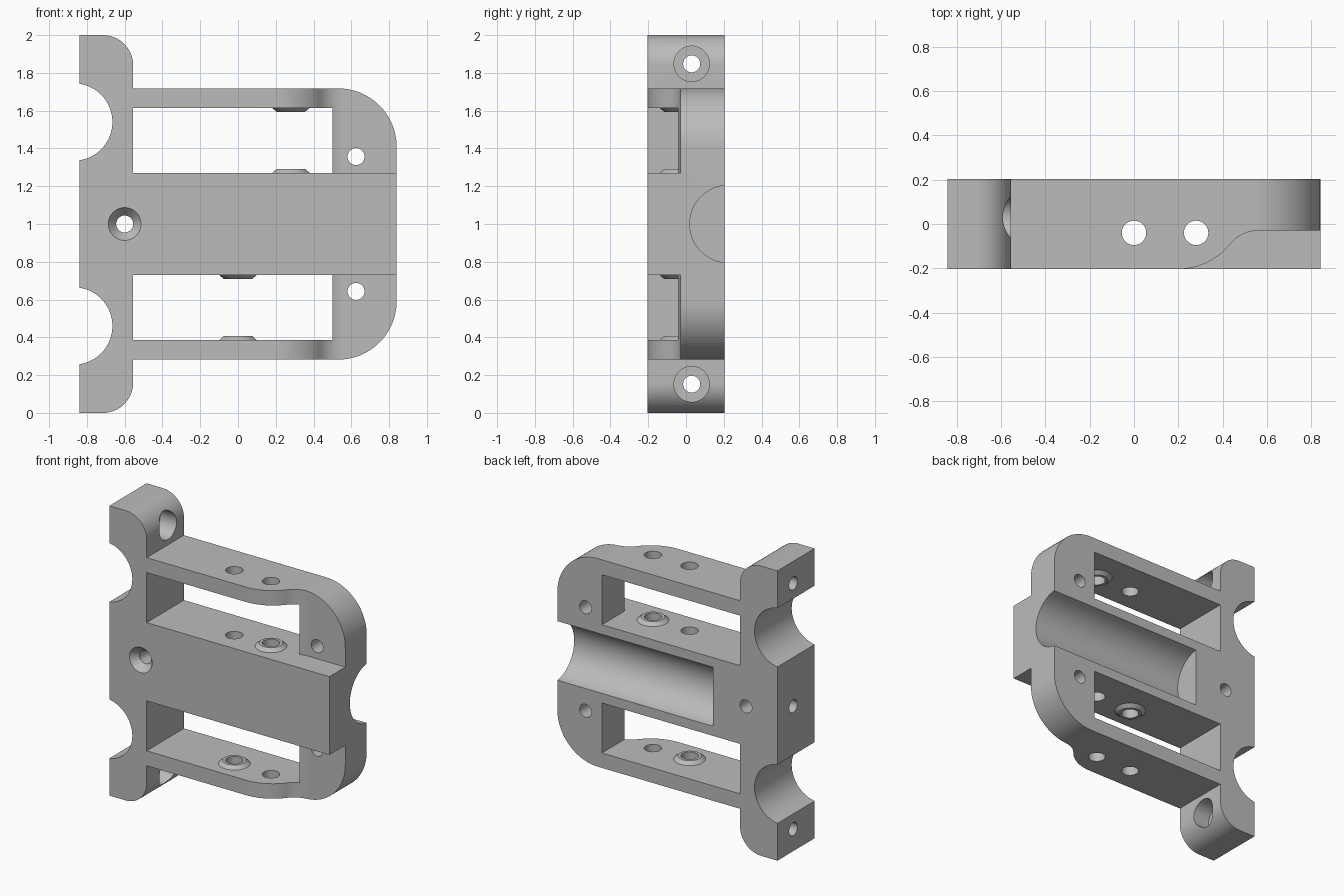
import bpy
import bmesh
from math import sin, cos, radians, sqrt, atan2, degrees
from mathutils import Matrix, Vector

cube = bpy.data.objects.get("Cube")
if cube:
    bpy.data.objects.remove(cube, do_unlink=True)

grey = bpy.data.materials.new("plain_grey")
grey.use_nodes = True
COLOUR = (0.5, 0.5, 0.5, 1)
grey.diffuse_color = COLOUR
grey.node_tree.nodes["Principled BSDF"].inputs["Base Color"].default_value = COLOUR

MID = 1.0        # height of the symmetry plane
HALF = 0.203     # half thickness
LEFT, POST, RIGHT = -0.84, -0.555, 0.84
BAR = 0.27       # half height of the centre bar
OUT = 0.718      # half height of the frame
IN = 0.615       # half height to the window edge
HOLE = 0.045


def make_object(name, bm):
    bmesh.ops.recalc_face_normals(bm, faces=bm.faces)
    mesh = bpy.data.meshes.new(name)
    bm.to_mesh(mesh)
    bm.free()
    mesh.materials.append(grey)
    obj = bpy.data.objects.new(name, mesh)
    bpy.context.collection.objects.link(obj)
    return obj


def arc(cx, cy, r, start, end, n=16):
    angles = [radians(start + (end - start) * i / n) for i in range(n + 1)]
    return [(cx + r * cos(a), cy + r * sin(a)) for a in angles]


def extrude(name, points, axis, low, high):
    """Prism from a 2D profile: axis 'y' uses (x, z), axis 'z' uses (x, y)."""
    bm = bmesh.new()
    place = (lambda p, d: (p[0], d, p[1])) if axis == 'y' else (lambda p, d: (p[0], p[1], d))
    face = bm.faces.new([bm.verts.new(place(p, low)) for p in points])
    moved = bmesh.ops.extrude_face_region(bm, geom=[face])["geom"]
    verts = [g for g in moved if isinstance(g, bmesh.types.BMVert)]
    bmesh.ops.translate(bm, verts=verts, vec=place((0, 0), high - low))
    return make_object(name, bm)


def rod(name, start, end, r1, r2=None, segments=40):
    """Cylinder or cone between two points."""
    start, end = Vector(start), Vector(end)
    span = end - start
    turn = span.to_track_quat('Z', 'Y').to_matrix().to_4x4()
    bm = bmesh.new()
    bmesh.ops.create_cone(bm, cap_ends=True, segments=segments, radius1=r1,
                          radius2=r1 if r2 is None else r2, depth=span.length,
                          matrix=Matrix.Translation((start + end) / 2) @ turn)
    return make_object(name, bm)


def combine(target, tool, operation='DIFFERENCE'):
    mod = target.modifiers.new("join_or_cut", 'BOOLEAN')
    mod.operation, mod.solver, mod.object = operation, 'EXACT', tool
    bpy.context.view_layer.objects.active = target
    bpy.ops.object.modifier_apply(modifier=mod.name)
    bpy.data.objects.remove(tool, do_unlink=True)


# Bracket outline: upper half from the post around to the frame, then mirrored
NOTCH_X, NOTCH_Z, NOTCH_R = -0.87, 0.54, 0.205
open_angle = degrees(atan2(sqrt(NOTCH_R**2 - (LEFT - NOTCH_X)**2), LEFT - NOTCH_X))
upper = arc(NOTCH_X, NOTCH_Z, NOTCH_R, -open_angle, open_angle, 32)
upper += [(LEFT, 1.0)]
upper += arc(POST - 0.16, 0.84, 0.16, 90, 0)
upper += [(POST, OUT)]
upper += arc(RIGHT - 0.31, OUT - 0.31, 0.31, 90, 0, 24)
outline = [(x, MID + z) for x, z in upper] + [(x, MID - z) for x, z in reversed(upper)]
bracket = extrude("bracket_body", outline, 'y', -HALF, HALF)

# Front relief profile: an S-curve down to the thin end of the frame
BEND, R1, R2, STEP = 51.3, 0.30, 0.161, -0.03
relief = arc(0.2, R1 - HALF, R1, -90, -90 + BEND)
relief += arc(0.56, STEP - R2, R2, 90 + BEND, 90)[1:]
relief += [(1, STEP), (1, -0.4), (0.2, -0.4)]

for side in (1, -1):
    # Windows and front relief on both sides of the bar
    window = [(POST, MID + side * BAR), (0.5, MID + side * BAR),
              (0.5, MID + side * IN), (POST, MID + side * IN)]
    combine(bracket, extrude("window_cutter", window, 'y', -1, 1))
    low, high = sorted((MID + side * BAR, MID + side * 0.9))
    combine(bracket, extrude("relief_cutter", relief, 'z', low, high))

    # Tapered bosses inside each window
    x = 0.28 if side > 0 else 0.0
    for base, way in ((BAR, 1), (IN, -1)):
        z = [MID + side * (base + way * d) for d in (-0.01, 0.022)]
        boss = rod("boss", (x, -0.04, z[0]), (x, -0.04, z[1]), 0.112, 0.074)
        combine(bracket, boss, 'UNION')

    # Frame hole, and post hole with counterbore
    z = MID + side * 0.357
    combine(bracket, rod("frame_hole", (0.625, -1, z), (0.625, 1, z), HOLE))
    z = MID + side * 0.848
    combine(bracket, rod("post_hole", (-1, 0.03, z), (-0.6, 0.03, z), HOLE))
    combine(bracket, rod("counterbore", (-0.68, 0.03, z), (0, 0.03, z), 0.094))

# Round groove along the back of the bar
combine(bracket, rod("groove_cutter", (-0.35, 0.225, MID), (1, 0.225, MID), 0.205, segments=72))

# Long vertical holes through plates, bosses and bar
for x in (0.0, 0.28):
    combine(bracket, rod("vertical_hole", (x, -0.04, -0.2), (x, -0.04, 2.2), 0.055))

# Countersunk hole through the bar, met by a side hole
combine(bracket, rod("bar_hole", (-0.6, -1, MID), (-0.6, 1, MID), HOLE))
combine(bracket, rod("countersink", (-0.6, -HALF - 0.05, MID), (-0.6, -HALF + 0.05, MID), 0.129, HOLE))
combine(bracket, rod("side_hole", (-1, 0.03, MID), (-0.6, 0.03, MID), HOLE * 0.98))

bpy.ops.object.select_all(action='DESELECT')
bracket.select_set(True)
bpy.context.view_layer.objects.active = bracket
bpy.ops.object.shade_smooth_by_angle(angle=radians(25))
